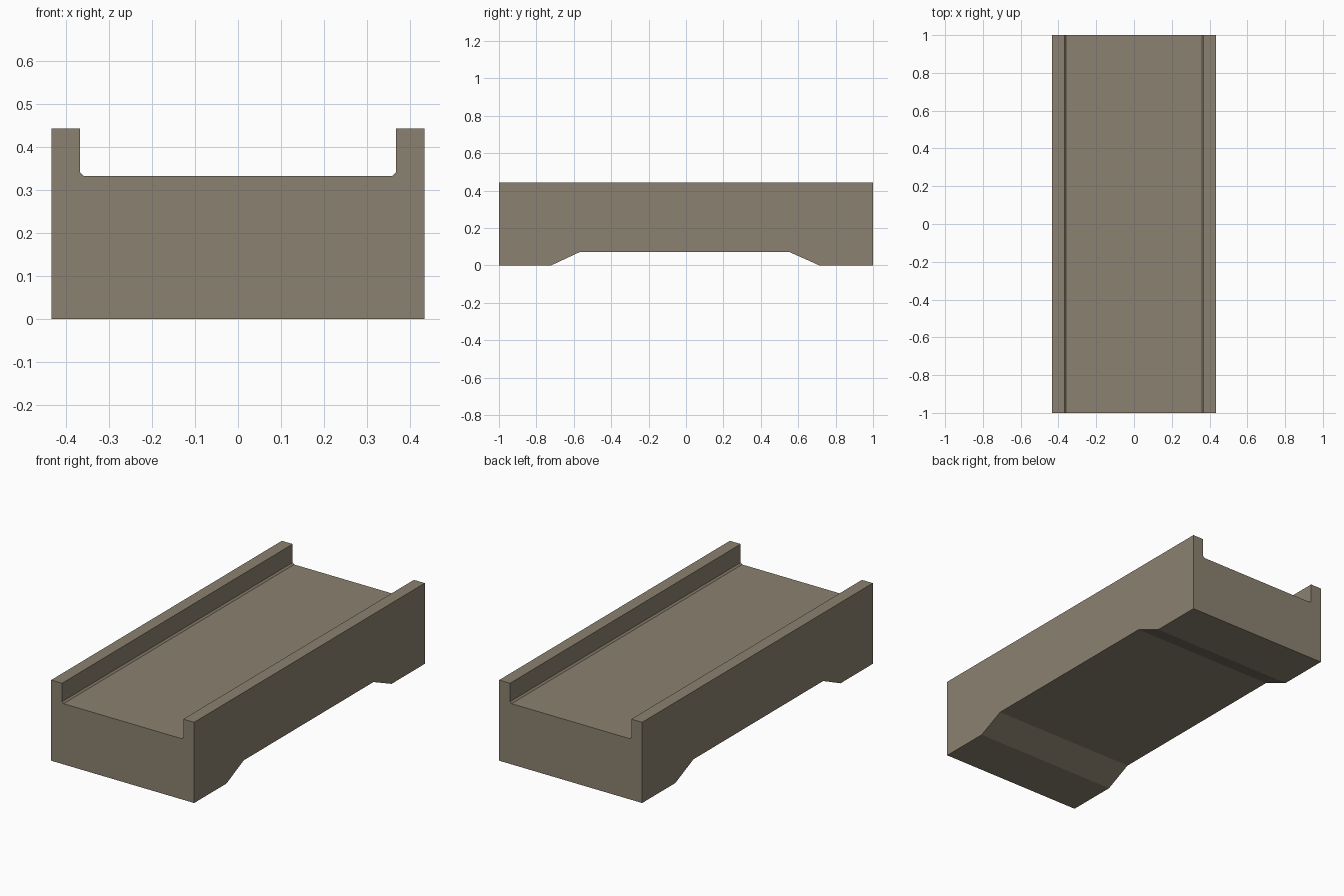
import bpy, bmesh
from mathutils import Vector

if "Cube" in bpy.data.objects:
    bpy.data.objects.remove(bpy.data.objects["Cube"])


def prism(name, points, extrude):
    """Flat polygon extruded into a closed solid."""
    bm = bmesh.new()
    face = bm.faces.new([bm.verts.new(p) for p in points])
    result = bmesh.ops.extrude_face_region(bm, geom=[face])
    verts = [g for g in result["geom"] if isinstance(g, bmesh.types.BMVert)]
    bmesh.ops.translate(bm, verts=verts, vec=Vector(extrude))
    bmesh.ops.recalc_face_normals(bm, faces=bm.faces)
    mesh = bpy.data.meshes.new(name)
    bm.to_mesh(mesh)
    bm.free()
    obj = bpy.data.objects.new(name, mesh)
    bpy.context.collection.objects.link(obj)
    return obj


# Trough body: mirrored cross-section with side walls and chamfered inner corners
half = [(0.434, 0), (0.434, 0.443), (0.368, 0.443), (0.368, 0.342), (0.359, 0.333)]
section = half + [(-x, z) for x, z in reversed(half)]
body = prism("channel_block", [(x, -1, z) for x, z in section], (0, 2, 0))

# Raised underside between the two end feet, with sloped transitions
recess = [(-0.72, -0.1), (-0.72, 0), (-0.57, 0.07), (0.555, 0.07), (0.712, 0), (0.712, -0.1)]
cutter = prism("underside_cutter", [(-0.6, y, z) for y, z in recess], (1.2, 0, 0))
cutter.hide_render = True

cut = body.modifiers.new("underside_recess", "BOOLEAN")
cut.operation = "DIFFERENCE"
cut.solver = "EXACT"
cut.object = cutter
bpy.context.view_layer.objects.active = body
bpy.ops.object.modifier_apply(modifier=cut.name)
bpy.data.objects.remove(cutter, do_unlink=True)

# Brown-grey stone colour
stone = bpy.data.materials.new("stone")
stone.diffuse_color = (0.26, 0.22, 0.16, 1)
stone.use_nodes = True
stone.node_tree.nodes["Principled BSDF"].inputs["Base Color"].default_value = stone.diffuse_color
body.data.materials.clear()
body.data.materials.append(stone)
